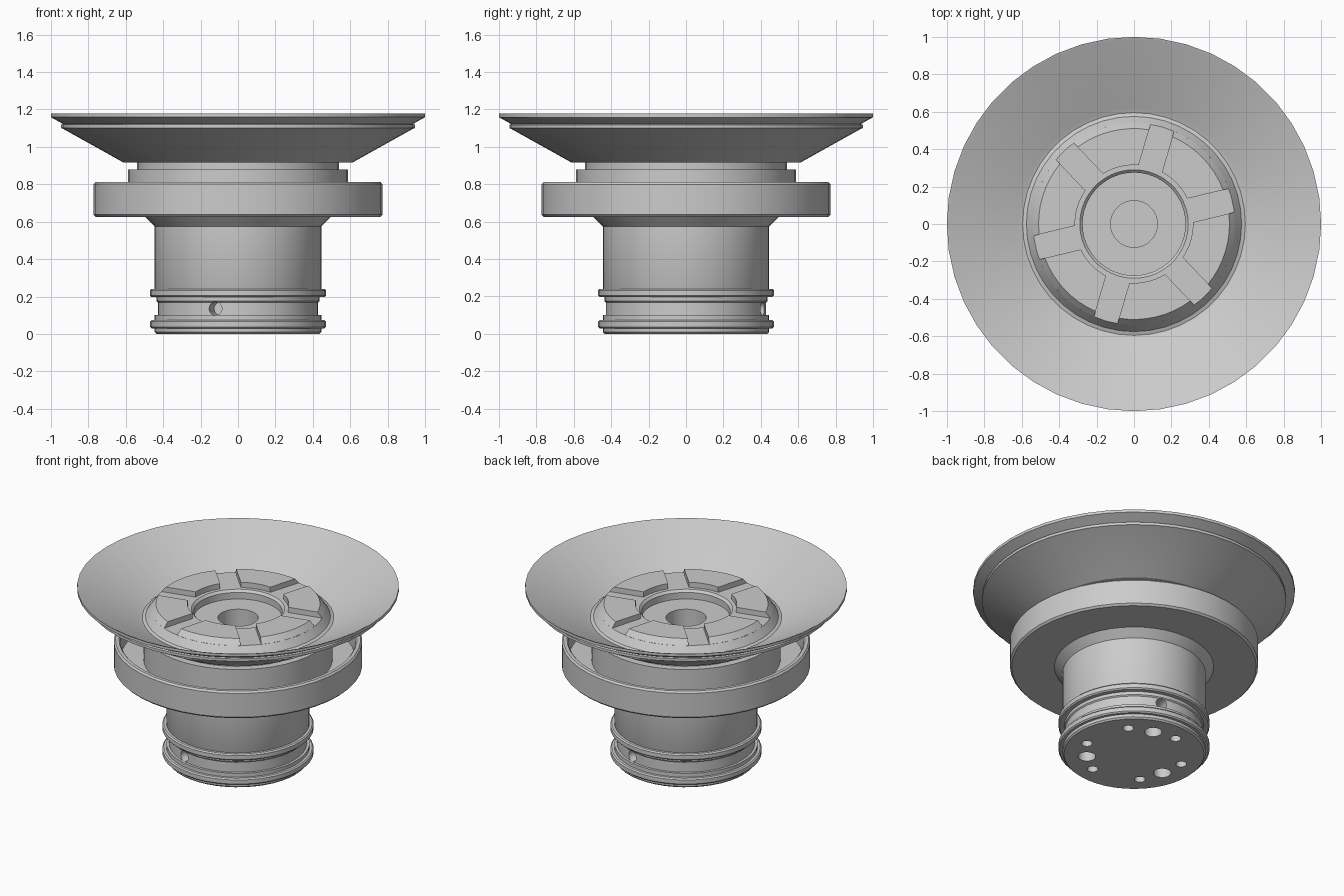
import bpy, bmesh, math
from mathutils import Matrix, Vector

cube = bpy.data.objects.get("Cube")
if cube:
    bpy.data.objects.remove(cube, do_unlink=True)

SIDES = 44
SLOT_ANGLE = math.radians(73.6)   # direction of the first slot
SIXTH = math.tau / 6

grey = bpy.data.materials.new("plain_grey")
grey.use_nodes = True
grey.diffuse_color = (0.6, 0.6, 0.6, 1)
grey.node_tree.nodes["Principled BSDF"].inputs["Base Color"].default_value = (0.6, 0.6, 0.6, 1)


def finish(name, bm):
    bmesh.ops.recalc_face_normals(bm, faces=bm.faces[:])
    mesh = bpy.data.meshes.new(name)
    bm.to_mesh(mesh)
    bm.free()
    mesh.materials.append(grey)
    obj = bpy.data.objects.new(name, mesh)
    bpy.context.collection.objects.link(obj)
    return obj


def smooth(obj):
    bpy.ops.object.select_all(action="DESELECT")
    obj.select_set(True)
    bpy.context.view_layer.objects.active = obj
    bpy.ops.object.shade_smooth_by_angle(angle=math.radians(28))


def polar(r, angle, z):
    return Vector((r * math.cos(angle), r * math.sin(angle), z))


def lathe(name, profile, closed=False):
    """Turn a (radius, height) profile around z; an open one gets flat end caps."""
    bm = bmesh.new()
    rings = [[bm.verts.new(polar(r, math.tau * i / SIDES, z)) for i in range(SIDES)]
             for r, z in profile]
    pairs = list(zip(rings, rings[1:]))
    if closed:
        pairs.append((rings[-1], rings[0]))
    else:
        bm.faces.new(rings[0])
        bm.faces.new(rings[-1])
    for a, b in pairs:
        for i in range(SIDES):
            j = (i + 1) % SIDES
            bm.faces.new((a[i], a[j], b[j], b[i]))
    return finish(name, bm)


# Stem, flange with open trough, stepped neck and central bore
body = lathe("body", [
    (0.435, 0), (0.445, 0.01), (0.445, 0.1), (0.428, 0.1), (0.428, 0.168),
    (0.435, 0.175), (0.435, 0.22), (0.445, 0.24), (0.445, 0.575), (0.495, 0.625),
    (0.76, 0.625), (0.772, 0.637), (0.772, 0.80), (0.762, 0.812), (0.74, 0.812),
    (0.73, 0.80), (0.73, 0.68), (0.588, 0.68), (0.588, 0.878), (0.54, 0.878),
    (0.54, 0.93), (0.125, 0.93), (0.125, 0.70)])

# Drilled holes: three large and six small below, two in the side
cutter = bmesh.new()


def drill(radius, depth, matrix):
    bmesh.ops.create_cone(cutter, cap_ends=True, segments=20, radius1=radius,
                          radius2=radius, depth=depth, matrix=matrix)


for k in range(6):
    drill(0.034, 0.16, Matrix.Translation(polar(0.32, SLOT_ANGLE + (k + 0.5) * SIXTH, 0)))
    if k % 2 == 0:
        drill(0.055, 0.16, Matrix.Translation(polar(0.295, SLOT_ANGLE + k * SIXTH, 0)))
    if k % 3 == 0:
        angle = SLOT_ANGLE + k * SIXTH
        drill(0.036, 0.2, Matrix.Translation(polar(0.43, angle, 0.135))
              @ Matrix.Rotation(angle, 4, "Z") @ Matrix.Rotation(math.pi / 2, 4, "Y"))
hole_cutter = finish("hole_cutter", cutter)
hole_cutter.hide_render = True
cut = body.modifiers.new("holes", "BOOLEAN")
cut.operation = "DIFFERENCE"
cut.solver = "EXACT"
cut.object = hole_cutter
bpy.context.view_layer.objects.active = body
bpy.ops.object.modifier_apply(modifier="holes")
bpy.data.objects.remove(hole_cutter, do_unlink=True)
smooth(body)

# Two sealing rings around the stem
for name, low in (("lower_seal_ring", 0.03), ("upper_seal_ring", 0.197)):
    high, edge = low + 0.044, 0.008
    smooth(lathe(name, [(0.42, low), (0.462, low), (0.47, low + edge),
                        (0.47, high - edge), (0.462, high), (0.42, high)], closed=True))

# Flared cup with a raised hub and a round recess
smooth(lathe("cup", [
    (0.125, 0.915), (0.61, 0.915), (0.935, 1.096), (0.945, 1.1), (0.945, 1.118),
    (0.935, 1.122), (1.0, 1.158), (1.0, 1.177), (0.985, 1.172),
    (0.62, 0.972), (0.595, 0.963), (0.575, 0.97), (0.54, 1.02),
    (0.29, 1.02), (0.275, 1.005), (0.275, 0.96), (0.125, 0.96)], closed=True))

# Six raised pads separated by parallel-sided slots
PAD = [(0.315, 1.0), (0.315, 1.056), (0.51, 1.056), (0.54, 1.02), (0.54, 1.0)]
STEPS = 8
for k in range(6):
    bm = bmesh.new()
    start = SLOT_ANGLE + k * SIXTH
    columns = []
    for i in range(STEPS + 1):
        column = []
        for r, z in PAD:
            margin = math.asin(0.065 / r)
            angle = start + margin + (SIXTH - 2 * margin) * i / STEPS
            column.append(bm.verts.new(polar(r, angle, z)))
        columns.append(column)
    for a, b in zip(columns, columns[1:]):
        for i in range(len(PAD)):
            j = (i + 1) % len(PAD)
            bm.faces.new((a[i], a[j], b[j], b[i]))
    bm.faces.new(columns[0])
    bm.faces.new(columns[-1])
    smooth(finish(f"pad_{k + 1}", bm))
